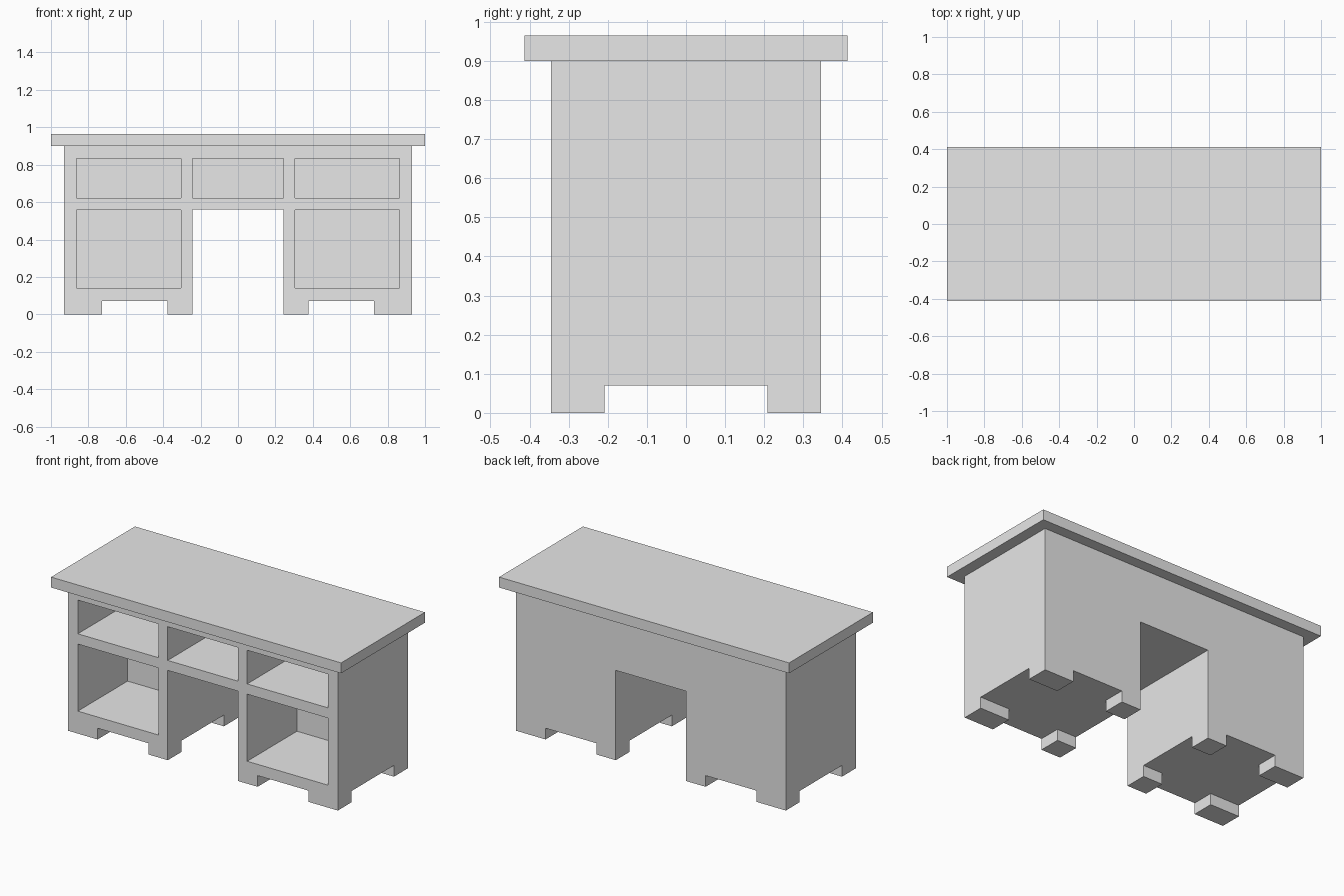
import bpy

cube = bpy.data.objects.get("Cube")
if cube:
    bpy.data.objects.remove(cube, do_unlink=True)

grey = bpy.data.materials.new("plain_grey")
grey.use_nodes = True
COLOUR = (0.8, 0.8, 0.8, 1)
grey.diffuse_color = COLOUR
grey.node_tree.nodes["Principled BSDF"].inputs["Base Color"].default_value = COLOUR


def box(name, x, y, z):
    """Box spanning the given (low, high) ranges."""
    bpy.ops.mesh.primitive_cube_add(size=1)
    ob = bpy.context.object
    ob.name = name
    ob.scale = [b - a for a, b in (x, y, z)]
    ob.location = [(a + b) / 2 for a, b in (x, y, z)]
    bpy.ops.object.transform_apply(location=True, rotation=False, scale=True)
    ob.data.materials.append(grey)
    return ob


def cut(target, x, y, z):
    """Carve a box-shaped space out of the target."""
    cutter = box("cutter", x, y, z)
    cutter.hide_render = True
    mod = target.modifiers.new("cut", "BOOLEAN")
    mod.operation = "DIFFERENCE"
    mod.solver = "EXACT"
    mod.object = cutter
    bpy.context.view_layer.objects.active = target
    bpy.ops.object.modifier_apply(modifier=mod.name)
    bpy.data.objects.remove(cutter, do_unlink=True)


# Overhanging top slab
box("desk_top", (-1, 1), (-0.413, 0.413), (0.9, 0.965))

# Cabinet block with its knee space
cabinet = box("cabinet", (-0.93, 0.93), (-0.345, 0.345), (0, 0.9))
through = (-0.5, 0.5)
cut(cabinet, (-0.243, 0.243), through, (-0.1, 0.56))

# Clearance under the pedestals, leaving four feet on each
under = (-0.2, 0.07)
cut(cabinet, (-1.1, 1.1), (-0.208, 0.208), under)

# Open drawer spaces in the front
depth = (-0.5, 0.145)
upper, lower = (0.622, 0.832), (0.14, 0.558)
cut(cabinet, (-0.243, 0.243), depth, upper)
for side in (-1, 1):
    cut(cabinet, sorted((side * 0.377, side * 0.727)), through, under)
    for height in (upper, lower):
        cut(cabinet, sorted((side * 0.305, side * 0.863)), depth, height)
